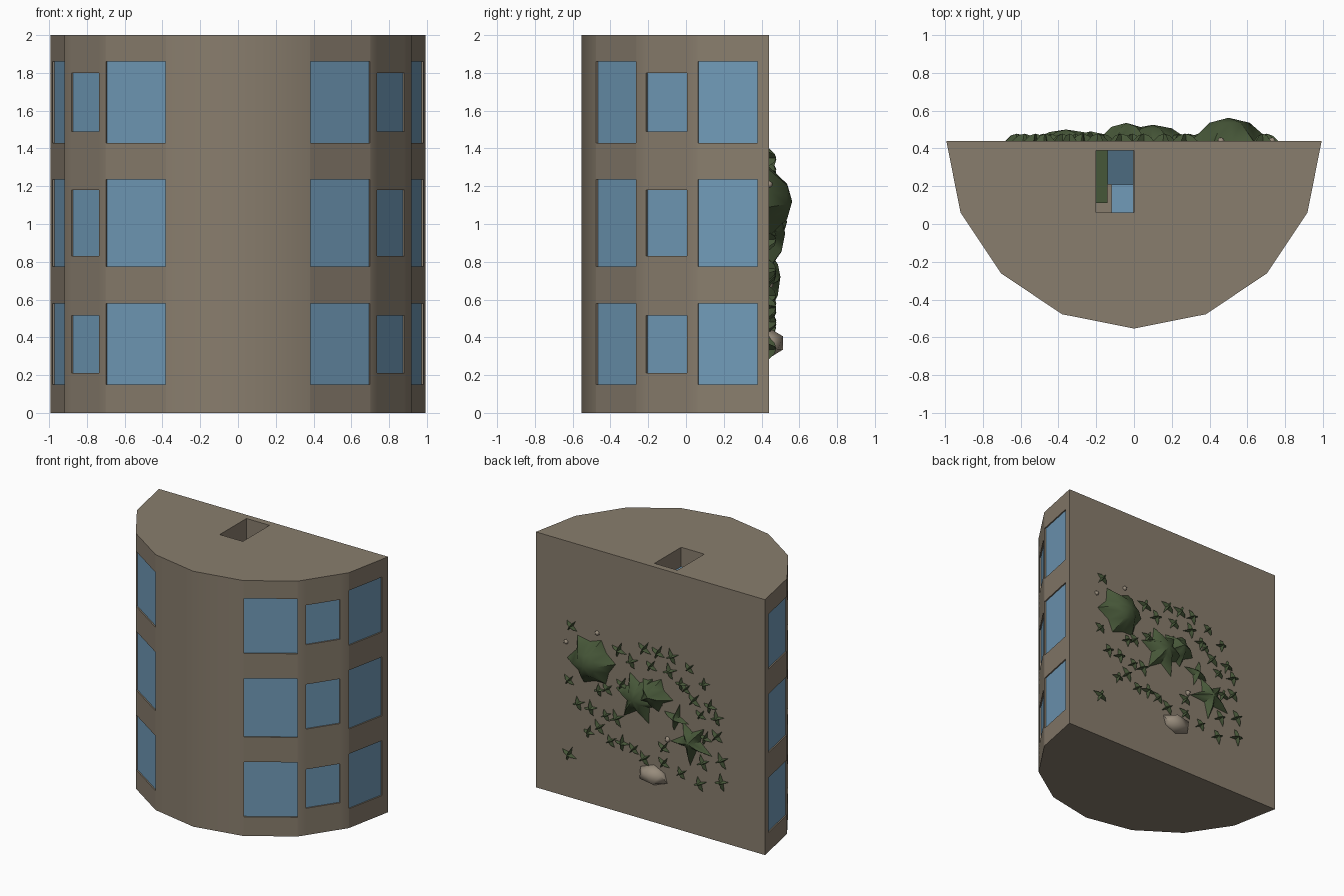
import bpy, bmesh, math, random
from mathutils import Vector, Matrix

if "Cube" in bpy.data.objects:
    bpy.data.objects.remove(bpy.data.objects["Cube"])

random.seed(4)
BACK = 0.44          # y of the flat back wall
R = 0.993            # radius of the half-round plan


def mat(name, col):
    m = bpy.data.materials.new(name)
    m.diffuse_color = (*col, 1)
    m.use_nodes = True
    m.node_tree.nodes["Principled BSDF"].inputs["Base Color"].default_value = m.diffuse_color
    return m


WALL = mat("stone_brown", (0.25, 0.207, 0.154))
GLASS = mat("window_blue", (0.165, 0.33, 0.485))
LEAF = mat("leaf_green", (0.062, 0.095, 0.04))
ROCK = mat("rock_grey", (0.31, 0.26, 0.20))


def finish(bm, name, mats, angle=30):
    bmesh.ops.recalc_face_normals(bm, faces=bm.faces)
    me = bpy.data.meshes.new(name)
    bm.to_mesh(me)
    bm.free()
    ob = bpy.data.objects.new(name, me)
    bpy.context.collection.objects.link(ob)
    for m in mats:
        me.materials.append(m)
    bpy.ops.object.select_all(action='DESELECT')
    ob.select_set(True)
    bpy.context.view_layer.objects.active = ob
    bpy.ops.object.shade_smooth_by_angle(angle=math.radians(angle))
    return ob


# ---- half-round building with recessed windows and a roof shaft ----
LEVELS = [0, .15, .21, .515, .58, .775, .83, 1.18, 1.235, 1.43, 1.49, 1.80, 1.86, 2]
TALL = [(.15, .58), (.775, 1.235), (1.43, 1.86)]
SHORT = [(.21, .515), (.83, 1.18), (1.49, 1.80)]
# window extent along each facet, counted from the back corner
SPANS = [(.16, .99, TALL), (.17, .84, SHORT), (.01, .99, TALL), None]

corners = [Vector((R * math.cos(i * math.pi / 8), BACK - R * math.sin(i * math.pi / 8), 0))
           for i in range(9)]
plan, column_windows = [], []
for i in range(8):
    a, b = corners[i], corners[i + 1]
    span = SPANS[min(i, 7 - i)]
    cuts, rows = [0], [None]
    if span:
        lo, hi, wins = span
        if i > 3:
            lo, hi = 1 - hi, 1 - lo
        cuts, rows = [0, lo, hi], [None, wins, None]
    plan += [a.lerp(b, t) for t in cuts]
    column_windows += rows
plan.append(corners[8])

bm = bmesh.new()
grid = [[bm.verts.new((p.x, p.y, z)) for z in LEVELS] for p in plan]
groups = []
for c, wins in enumerate(column_windows):
    found = {}
    for k in range(len(LEVELS) - 1):
        f = bm.faces.new((grid[c][k], grid[c][k + 1], grid[c + 1][k + 1], grid[c + 1][k]))
        mid = (LEVELS[k] + LEVELS[k + 1]) / 2
        for w in wins or []:
            if w[0] < mid < w[1]:
                found.setdefault(w, []).append(f)
    groups += found.values()
bm.faces.new(grid[0] + grid[-1][::-1])                 # back wall
bm.faces.new([col[0] for col in grid])                 # underside

# roof with a rectangular opening, shaft walls and floor
hole = [bm.verts.new((x, y, 2)) for x, y in ((-.2, .06), (0, .06), (0, .39), (-.2, .39))]
floor = [bm.verts.new((v.co.x, v.co.y, 1.55)) for v in hole]
hole_edges = [bm.edges.new((hole[i], hole[(i + 1) % 4])) for i in range(4)]
top = [col[-1] for col in grid]
rim = [bm.edges.get((top[i], top[(i + 1) % len(top)])) for i in range(len(top))]
bmesh.ops.triangle_fill(bm, use_beauty=True, use_dissolve=False,
                        edges=rim + hole_edges, normal=(0, 0, 1))
for i in range(4):
    j = (i + 1) % 4
    bm.faces.new((hole[i], hole[j], floor[j], floor[i]))
bm.faces.new(floor)
bmesh.ops.recalc_face_normals(bm, faces=bm.faces)

# push the panes into the wall
for faces in groups:
    n = faces[0].normal.copy()
    out = bmesh.ops.extrude_face_region(bm, geom=faces)["geom"]
    bmesh.ops.translate(bm, vec=-n * .01, verts=[g for g in out if isinstance(g, bmesh.types.BMVert)])
    for g in out:
        if isinstance(g, bmesh.types.BMFace):
            g.material_index = 1
    old = [f for f in faces if f.is_valid]
    if old:
        bmesh.ops.delete(bm, geom=old, context='FACES')
finish(bm, "building", [WALL, GLASS])


# ---- blue blocks inside the shaft ----
def block(name, lo, hi, m, slope=0):
    b = bmesh.new()
    bmesh.ops.create_cube(b, size=1)
    for v in b.verts:
        v.co = Vector([lo[k] + (v.co[k] + .5) * (hi[k] - lo[k]) for k in range(3)])
        if v.co.z == hi[2] and v.co.x > (lo[0] + hi[0]) / 2:
            v.co.z -= slope
    return finish(b, name, [m])


block("shaft_block", (-.12, .062, 1.55), (-.002, .21, 1.85), GLASS)
block("shaft_wedge", (-.14, .21, 1.55), (-.002, .388, 1.75), GLASS, .14)
block("shaft_plant", (-.2, .11, 1.55), (-.141, .388, 1.6), LEAF)


# ---- planting on the back wall ----
def star(bm, x, z, r, n, inner, depth, wobble=0.0):
    """Pointed dome of n leaves standing out from the back wall."""
    turn = random.uniform(0, math.tau)
    tip = bm.verts.new((x, BACK + depth, z))
    mid, rim = [], []
    for i in range(2 * n):
        a = turn + i * math.pi / n
        rr = r * (inner if i % 2 else 1 - random.uniform(0, wobble))
        d = Vector((math.cos(a) * rr, 0, math.sin(a) * rr))
        base = Vector((x, BACK - .002, z))
        rim.append(bm.verts.new(base + d))
        mid.append(bm.verts.new(base + d * .5 + Vector((0, depth * .8, 0))))
    for i in range(2 * n):
        j = (i + 1) % (2 * n)
        bm.faces.new((tip, mid[i], mid[j]))
        bm.faces.new((mid[i], rim[i], rim[j], mid[j]))


SMALL = [(.68, 1.35), (.27, 1.27), (.70, .92), (.16, 1.21), (.05, 1.34), (-.01, 1.22),
         (-.07, 1.34), (-.19, 1.34), (-.34, 1.29), (-.17, 1.22), (-.27, 1.15), (-.47, 1.20),
         (.44, .91), (.51, .75), (.62, .76), (.37, .94), (.38, .73), (.29, .73), (.44, .62),
         (.53, .56), (.34, .54), (.24, .55), (.14, .53), (.05, .48), (-.12, .49), (-.27, .45),
         (-.43, .41), (-.62, .47), (-.62, .64), (-.46, .58), (-.58, .82), (-.58, .96),
         (-.52, 1.04), (-.38, 1.05), (-.44, .95), (.70, .34), (-.31, 1.12), (.24, 1.01),
         (-.48, .78), (-.12, .61)]
bm = bmesh.new()
for x, z in SMALL:
    star(bm, x, z, random.uniform(.055, .075), 4, .22, .038, .15)
finish(bm, "small_plants", [LEAF], 40)

bm = bmesh.new()
for x, z, r, n, inner, depth in ((.50, 1.12, .23, 6, .66, .122), (.10, .95, .25, 6, .45, .085),
                                 (-.04, 1.01, .18, 5, .5, .095), (-.23, .87, .13, 4, .25, .05),
                                 (-.36, .72, .2, 5, .38, .06)):
    star(bm, x, z, r, n, inner, depth, .25)
finish(bm, "large_plants", [LEAF], 40)

# ---- rocks ----
bm = bmesh.new()
for x, z, sx, sy, sz in ((-.03, .37, .13, .085, .08), (.46, 1.35, .02, .02, .02),
                         (.73, 1.21, .02, .02, .02), (-.15, .68, .022, .025, .025)):
    bmesh.ops.create_icosphere(bm, subdivisions=1, radius=1, matrix=Matrix.Translation(
        (x, BACK, z)) @ Matrix.Diagonal((sx, sy, sz, 1)))
finish(bm, "rocks", [ROCK], 50)
